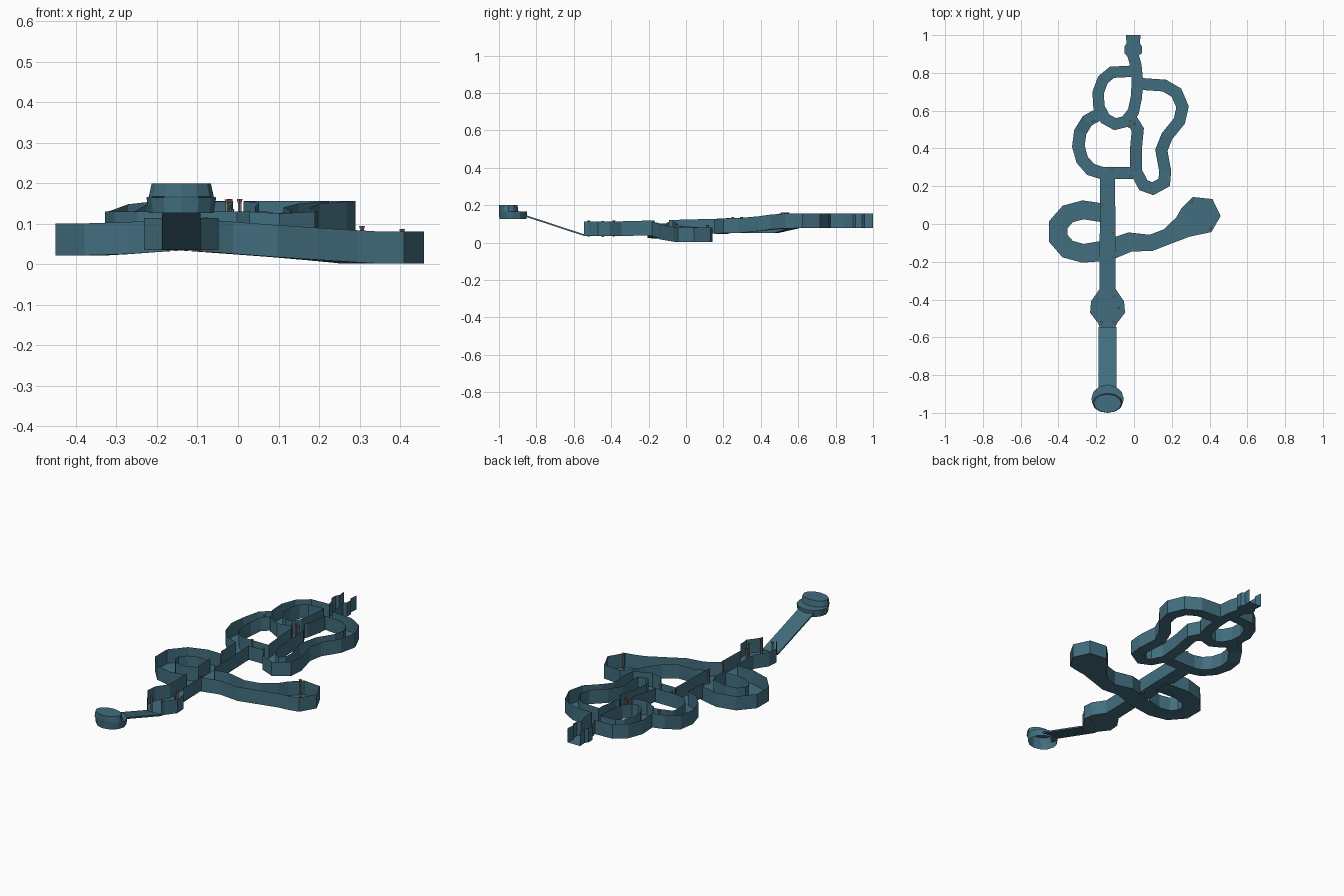
import bpy, bmesh, math
from mathutils import Vector

if "Cube" in bpy.data.objects:
    bpy.data.objects.remove(bpy.data.objects["Cube"])


def material(name, rgb):
    m = bpy.data.materials.new(name)
    m.diffuse_color = (*rgb, 1)
    m.use_nodes = True
    m.node_tree.nodes["Principled BSDF"].inputs["Base Color"].default_value = m.diffuse_color
    return m


TEAL = material("slate teal", (0.054, 0.155, 0.21))
GREY = material("stone grey", (0.25, 0.25, 0.25))
BROWN = material("rust brown", (0.28, 0.16, 0.13))
WALL = 0.079
MAIN_X = -0.14


def make(name, bm, *mats):
    me = bpy.data.meshes.new(name)
    bm.to_mesh(me)
    bm.free()
    for m in mats:
        me.materials.append(m)
    ob = bpy.data.objects.new(name, me)
    bpy.context.collection.objects.link(ob)


def floor_height(x, y):
    """Floor dips away from the main corridor and climbs to the north."""
    south = max(.002 if x > 0 else .022, .035 - .075 * abs(x - MAIN_X))
    lo, span = (.47, .12) if x < -.17 else (.25, .32)
    t = min(max((y - lo) / span, 0), 1)
    north = .051 + .026 * t * t * (3 - 2 * t)
    k = min(max((y - .1) / .1, 0), 1)
    return south + (north - south) * k


def arc(cx, cy, rx, ry, a0, a1, n, w):
    out = []
    for i in range(n + 1):
        a = math.radians(a0 + (a1 - a0) * i / n)
        out.append((cx + rx * math.cos(a), cy + ry * math.sin(a), w))
    return out


# Corridor centre lines: x, y, width
main = [(MAIN_X, y, w) for y, w in ((-.545, .085), (-.525, .1), (-.47, .185),
                                    (-.41, .175), (-.344, .085), (.28, .08))]
west = [(MAIN_X, .055, .1)] + arc(-.27, -.04, .138, .115, 90, 270, 5, .098)
arm = [(MAIN_X, -.14, .11), (-.02, -.095, .1), (.09, -.1, .085), (.18, -.065, .085),
       (.26, -.015, .125), (.3, .015, .17), (.36, .05, .21), (.437, .087, .1)]
lower = [(.01, .27, .065)] + arc(-.17, .425, .125, .155, 270, 100, 6, .066)
upper = [(.015, .81, .06)] + arc(-.09, .668, .102, .14, 105, 360, 8, .06)
exit_way = [(.012, .66, .06), (.018, .76, .06), (.01, .84, .06), (-.004, .89, .06),
            (-.004, .905, .095), (-.004, .94, .095), (-.004, .955, .07), (-.004, 1, .078)]
east = [(x, y, .063) for x, y in (
    (-.02, .565), (.02, .5), (.01, .395), (.01, .28), (.05, .205), (.1, .187), (.16, .22),
    (.165, .28), (.145, .39), (.175, .465), (.24, .545), (.257, .62), (.225, .695),
    (.16, .733), (.03, .742))]

PATHS = {"main_corridor": main, "west_loop_and_east_arm": west + arm,
         "lower_loop": lower, "upper_loop": upper,
         "exit_corridor": exit_way, "east_loop": east}


def sides(path):
    """Mitred left and right edges of a corridor."""
    pts = [Vector((x, y, floor_height(x, y))) for x, y, w in path]
    left, right = [], []
    for i, p in enumerate(pts):
        a = (p - pts[i - 1]) if i else pts[1] - p
        b = (pts[i + 1] - p) if i < len(pts) - 1 else a
        a, b = a.xy.normalized(), b.xy.normalized()
        t = (a + b).normalized()
        n = Vector((-t.y, t.x, 0)) * (path[i][2] / 2 / max(t.dot(a), .7))
        left.append(p + n)
        right.append(p - n)
    return left, right


EDGES = {k: sides(v) for k, v in PATHS.items()}


def inside(p, name):
    """True when p lies within another corridor's floor plan."""
    for other, (l, r) in EDGES.items():
        if other == name:
            continue
        for i in range(len(l) - 1):
            q = [r[i], r[i + 1], l[i + 1], l[i]]
            ok = True
            for j in range(4):
                a, b = q[j].xy, q[(j + 1) % 4].xy
                d, e = (b - a).normalized(), p.xy - a
                if d.x * e.y - d.y * e.x < (-.0005 if j % 2 else .002):
                    ok = False
                    break
            if ok:
                return True
    return False


def wall(bm, a, b, flip):
    up = Vector((0, 0, WALL))
    q = [a, b, b + up, a + up]
    bm.faces.new([bm.verts.new(v) for v in (q[::-1] if flip else q)])


# Floors, and walls left open wherever corridors meet
for name, (l, r) in EDGES.items():
    bm = bmesh.new()
    for i in range(len(l) - 1):
        bm.faces.new([bm.verts.new(v) for v in (r[i], r[i + 1], l[i + 1], l[i])])
    for edge, flip in ((l, True), (r, False)):
        for a, b in zip(edge, edge[1:]):
            n = max(1, round((b - a).length / .004))
            start = None
            for k in range(n + 1):
                keep = k < n and not inside(a.lerp(b, (k + .5) / n), name)
                if keep and start is None:
                    start = k
                if not keep and start is not None:
                    wall(bm, a.lerp(b, start / n), a.lerp(b, k / n), flip)
                    start = None
    if name == "west_loop_and_east_arm":      # closed end of the arm
        wall(bm, r[-1], l[-1], False)
    bmesh.ops.remove_doubles(bm, verts=bm.verts, dist=1e-5)
    make(name, bm, TEAL)

# Entry ramp
bm = bmesh.new()
bmesh.ops.create_cube(bm, size=1)
for v in bm.verts:
    t = v.co.y + .5
    v.co = (MAIN_X + v.co.x * .095, -.88 + .335 * t, .15 - .11 * t + v.co.z * .009)
make("entry_ramp", bm, TEAL)

# Raised start platform: open-bottomed ring with a smaller stepped cap
bm = bmesh.new()
N = 12
rings = []
for cy, rx, ry, z in ((-.925, .08, .073, .127), (-.925, .086, .075, .165),
                      (-.948, .08, .052, .167), (-.95, .073, .049, .2)):
    rings.append([bm.verts.new((MAIN_X + rx * math.cos(math.tau * i / N),
                                cy + ry * math.sin(math.tau * i / N), z)) for i in range(N)])
for a, b in zip(rings, rings[1:]):
    for i in range(N):
        j = (i + 1) % N
        bm.faces.new((a[i], a[j], b[j], b[i]))
bm.faces.new(rings[-1])
make("start_platform", bm, TEAL)

# Small marker posts: grey shaft with a flared brown base and cap
SPOTS = [(.306, .115), (.405, -.025), (-.216, .545), (-.12, .296), (-.016, .25),
         (-.02, .545), (.004, .53), (-.026, .515), (-.08, -.445)]
SPOTS += [(MAIN_X + s * .034, y) for s, y in ((-1, .1), (1, -.05), (1, -.175),
                                              (1, -.386), (-1, -.52), (1, -.52))]
bm = bmesh.new()
for x, y in SPOTS:
    z0 = floor_height(x, y)
    for r1, r2, lo, hi, m in ((.008, .005, 0, .012, 1), (.005, .005, .012, .074, 0),
                              (.005, .008, .074, .085, 1)):
        res = bmesh.ops.create_cone(bm, cap_ends=True, segments=6, radius1=r1, radius2=r2, depth=hi - lo)
        bmesh.ops.translate(bm, verts=res["verts"], vec=(x, y, z0 + (lo + hi) / 2))
        for f in {f for v in res["verts"] for f in v.link_faces}:
            f.material_index = m
make("marker_posts", bm, GREY, BROWN)
